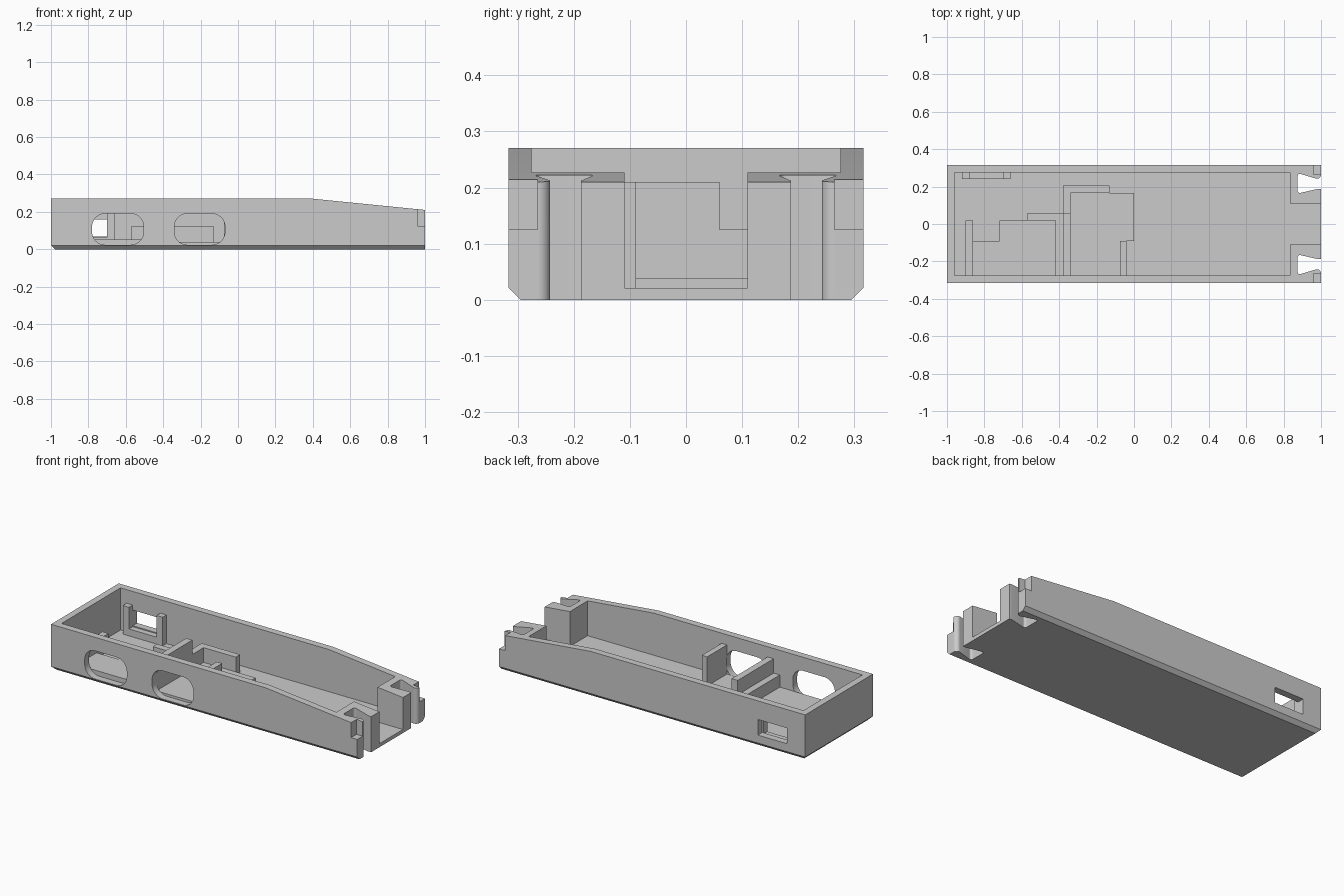
import bpy, bmesh
from math import sin, tan
from mathutils import Vector

cube = bpy.data.objects.get("Cube")
if cube:
    bpy.data.objects.remove(cube, do_unlink=True)

grey = bpy.data.materials.new("light_grey")
grey.use_nodes = True
COLOUR = (0.6, 0.6, 0.6, 1)
grey.diffuse_color = COLOUR
grey.node_tree.nodes["Principled BSDF"].inputs["Base Color"].default_value = COLOUR

OUT = 0.316     # outer face of the long walls
IN = 0.275      # inner face of the long walls
FLOOR = 0.021   # top of the floor


def rect(a0, a1, b0, b1, r=0):
    return [(a0, b0, r), (a1, b0, r), (a1, b1, r), (a0, b1, r)]


def rounded(outline, steps=8):
    """Replace each corner that carries a radius with an arc."""
    pts = []
    for i, corner in enumerate(outline):
        p = Vector(corner[:2])
        r = corner[2] if len(corner) > 2 else 0
        if not r:
            pts.append(p)
            continue
        u = (Vector(outline[i - 1][:2]) - p).normalized()
        w = (Vector(outline[(i + 1) % len(outline)][:2]) - p).normalized()
        half = u.angle(w) / 2
        centre = p + (u + w).normalized() * (r / sin(half))
        start, end = (p + d * (r / tan(half)) - centre for d in (u, w))
        pts += [centre + start.lerp(end, k / steps).normalized() * r for k in range(steps + 1)]
    return pts


def prism(name, outline, lo, hi, axis="z", holes=()):
    """Extrude a 2D outline, with optional holes, along an axis."""
    bm = bmesh.new()
    edges = []
    for loop in (outline, *holes):
        vs = [bm.verts.new((a, b, lo) if axis == "z" else (a, lo, b)) for a, b in rounded(loop)]
        if holes:
            edges += [bm.edges.new((vs[i - 1], vs[i])) for i in range(len(vs))]
        else:
            bm.faces.new(vs)
    along = Vector((0, 0, 1)) if axis == "z" else Vector((0, 1, 0))
    if holes:
        bmesh.ops.triangle_fill(bm, edges=edges, use_beauty=True, normal=along)
    caps = list(bm.faces)
    rim = [e for e in bm.edges if len(e.link_faces) == 1]
    top = {v: bm.verts.new(v.co + along * (hi - lo)) for v in list(bm.verts)}
    for f in caps:
        bm.faces.new([top[v] for v in reversed(f.verts)])
    for e in rim:
        a, b = e.verts
        bm.faces.new((a, b, top[b], top[a]))
    bmesh.ops.recalc_face_normals(bm, faces=bm.faces)
    mesh = bpy.data.meshes.new(name)
    bm.to_mesh(mesh)
    bm.free()
    mesh.materials.append(grey)
    obj = bpy.data.objects.new(name, mesh)
    bpy.context.collection.objects.link(obj)
    return obj


def mirror(outline, s):
    return [(p[0], p[1] * s, *p[2:]) for p in outline]


# Keyhole slot edge, from the channel side to the outer rounded lip
slot = [(1, 0.187), (0.98, 0.187), (0.875, 0.163, 0.012), (0.875, 0.272, 0.012),
        (0.976, 0.242), (1, 0.242, 0.022)]

# Floor with slotted end and chamfered lower edges
floor_plan = ([(-1, -OUT), (1, -OUT)] + mirror(slot, -1)[::-1] + slot + [(1, OUT), (-1, OUT)])
tray_floor = prism("tray_floor", floor_plan, 0, FLOOR)
for v in tray_floor.data.vertices:
    if v.co.z < 0.001:
        v.co.x = max(v.co.x, -1 + FLOOR)
        v.co.y = max(FLOOR - OUT, min(OUT - FLOOR, v.co.y))

# Long walls: sloping top, notched end, openings
profile = [(-1, FLOOR), (1, FLOOR), (1, 0.125), (0.96, 0.125), (0.96, 0.214), (0.4, 0.27), (-1, 0.27)]
windows = [rect(-0.78, -0.505, 0.024, 0.19, 0.068), rect(-0.34, -0.07, 0.024, 0.19, 0.068)]
front_wall = prism("front_wall", profile, -OUT, -IN, "y", windows)
back_wall = prism("back_wall", profile, IN, OUT, "y", [rect(-0.88, -0.69, 0.068, 0.16)])
prism("end_wall", rect(-1, -0.96, -IN, IN), FLOOR, 0.27)

# Slotted posts on both sides of the end channel
post_plan = ([(0.835, 0.11), (1, 0.11)] + slot
             + [(1, 0.265), (0.96, 0.265), (0.96, IN), (0.835, IN)])
smooth = [tray_floor, front_wall, back_wall]
for side, s in (("left", 1), ("right", -1)):
    post = prism(side + "_slotted_post", mirror(post_plan, s), FLOOR, 0.25)
    for v in post.data.vertices:
        if v.co.z > 0.2:
            v.co.z = 0.31 - 0.1 * v.co.x
    smooth.append(post)
    prism(side + "_notch_ledge", mirror(rect(0.96, 1, 0.265, IN), s), FLOOR, 0.125)

# Raised floor pads
BASE = FLOOR - 0.006
prism("middle_pad", [(-0.36, -IN), (-0.04, -IN), (-0.04, -0.09), (0, -0.09),
                     (0, 0.165), (-0.36, 0.165)], BASE, 0.038)
prism("end_pad", [(-0.88, -IN), (-0.4, -IN), (-0.4, 0.02), (-0.72, 0.02),
                  (-0.72, -0.09), (-0.88, -0.09)], BASE, 0.053)

# Low retaining walls, tall ribs and port posts
ribs = {
    "middle_tall_rib": (-0.38, -0.34, -IN, 0.06, 0.21),
    "middle_low_rib": (-0.38, -0.34, 0.06, 0.205, 0.125),
    "middle_back_wall": (-0.34, -0.13, 0.165, 0.205, 0.125),
    "middle_stop": (-0.075, -0.04, -IN, -0.09, 0.21),
    "end_low_rib": (-0.42, -0.38, -IN, 0.02, 0.125),
    "end_back_wall": (-0.57, -0.38, 0.02, 0.06, 0.125),
    "end_stop": (-0.9, -0.86, -IN, 0.02, 0.125),
    "port_post_outer": (-0.92, -0.88, 0.24, IN, 0.19),
    "port_post_inner": (-0.7, -0.66, 0.24, IN, 0.19),
    "port_sill": (-0.88, -0.7, 0.24, IN, 0.062),
}
for name, (x0, x1, y0, y1, top) in ribs.items():
    prism(name, rect(x0, x1, y0, y1), BASE, top)

# Smooth the rounded surfaces while keeping corners sharp
bpy.ops.object.select_all(action="DESELECT")
for obj in smooth:
    obj.select_set(True)
bpy.context.view_layer.objects.active = tray_floor
bpy.ops.object.shade_smooth_by_angle(angle=0.6)
